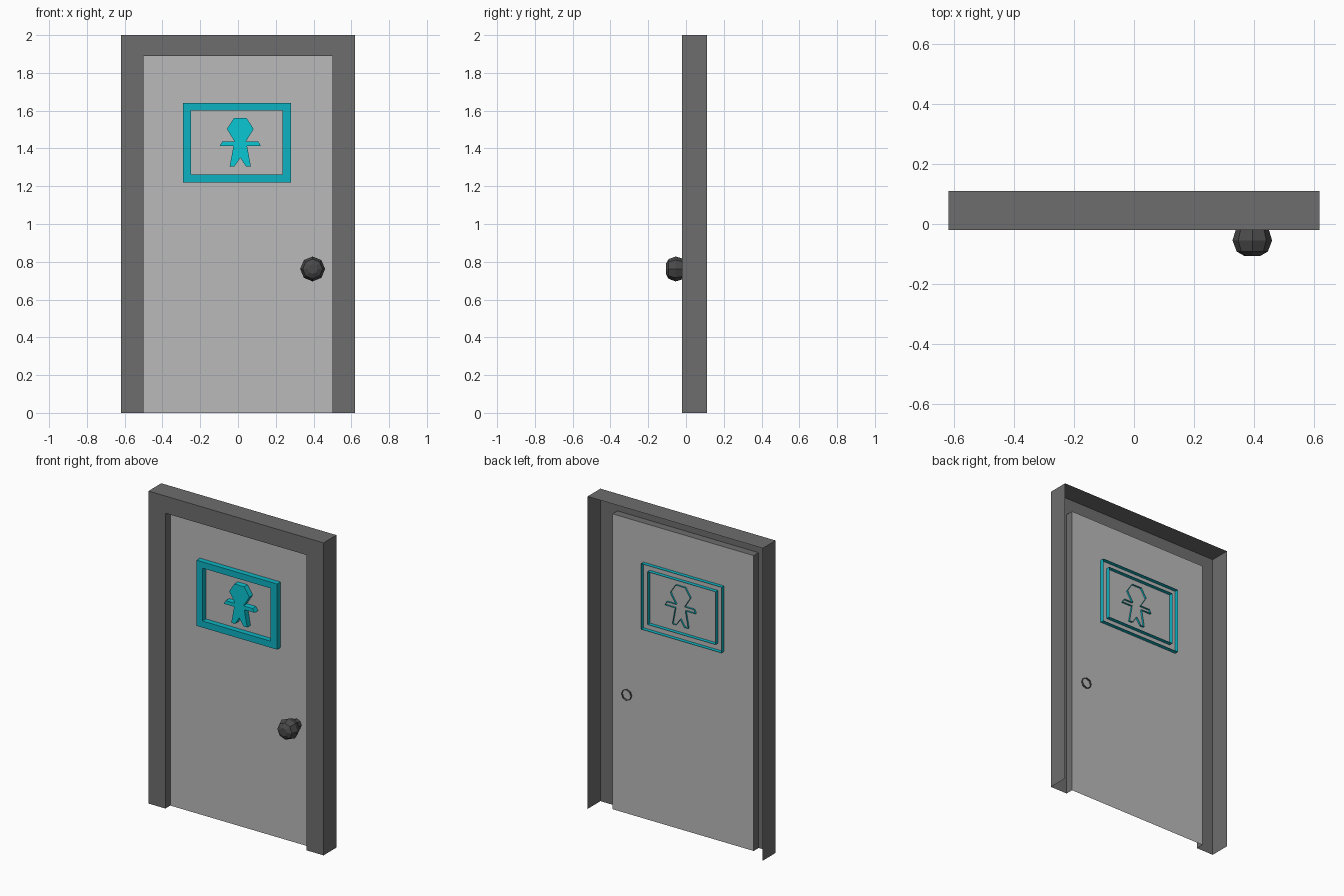
import bpy, math

if "Cube" in bpy.data.objects:
    bpy.data.objects.remove(bpy.data.objects["Cube"])

def material(name, rgb):
    # sRGB 0..1 converted to linear
    lin = [c / 12.92 if c <= 0.04045 else ((c + 0.055) / 1.055) ** 2.4 for c in rgb]
    m = bpy.data.materials.new(name)
    m.diffuse_color = (*lin, 1)
    m.use_nodes = True
    m.node_tree.nodes["Principled BSDF"].inputs["Base Color"].default_value = m.diffuse_color
    return m

FRAME = material("frame grey", (0.43, 0.43, 0.43))
DOOR = material("door light grey", (0.73, 0.73, 0.73))
KNOB = material("knob charcoal", (0.29, 0.29, 0.29))
RING = material("sign teal", (0.05, 0.70, 0.76))
FIGURE = material("figure cyan", (0.04, 0.78, 0.83))

def make(name, verts, faces, mat):
    me = bpy.data.meshes.new(name)
    me.from_pydata(verts, [], faces)
    me.materials.append(mat)
    ob = bpy.data.objects.new(name, me)
    bpy.context.collection.objects.link(ob)
    return ob

def rect(x0, x1, z0, z1):
    return [(x0, z0), (x1, z0), (x1, z1), (x0, z1)]

# Door frame: open-backed shell, shallow reveal inside, deep sides outside
FRONT, BACK, PANEL = -0.02, 0.11, 0.03
outer = [(-0.62, 0), (-0.62, 2), (0.62, 2), (0.62, 0)]
inner = [(-0.5, 0), (-0.5, 1.89), (0.5, 1.89), (0.5, 0)]
v = [(x, FRONT, z) for x, z in outer + inner]
v += [(x, BACK, z) for x, z in outer] + [(x, PANEL, z) for x, z in inner]
f = []
for i in range(3):
    f.append((i, i + 4, i + 5, i + 1))          # front face
    f.append((i, i + 1, i + 9, i + 8))          # outer side
    f.append((i + 5, i + 4, i + 12, i + 13))    # inner reveal
make("door_frame", v, f, FRAME)

# Door panel: a single sheet closing the reveal
make("door_panel", [(x, PANEL, z) for x, z in rect(-0.5, 0.5, 0, 1.89)], [(0, 1, 2, 3)], DOOR)

# Sign border: open-backed rectangular ring through the panel
o, n = rect(-0.29, 0.28, 1.22, 1.64), rect(-0.248, 0.235, 1.262, 1.60)
v = [(x, y, z) for y in (-0.005, 0.055) for x, z in o + n]
f = []
for i in range(4):
    j = (i + 1) % 4
    f += [(i, j, j + 4, i + 4), (j, i, i + 8, j + 8), (i + 4, j + 4, j + 12, i + 12)]
make("sign_border", v, f, RING)

# Sign figure: mirrored half outline, extruded without a back
half = [(0.034, 1.56), (0.071, 1.503), (0.03, 1.437), (0.095, 1.437), (0.109, 1.413),
        (0.036, 1.413), (0.056, 1.305), (0.03, 1.305)]
outline = [(0.012 + x, z) for x, z in half] + [(0.012, 1.35)]
outline += [(0.012 - x, z) for x, z in reversed(half)]
k = len(outline)
v = [(x, y, z) for y in (-0.005, 0.042) for x, z in outline]
f = [tuple(reversed(range(k)))]
f += [(i, (i + 1) % k, (i + 1) % k + k, i + k) for i in range(k)]
make("sign_figure", v, f, FIGURE)

# Knob and stem: eight-sided turned profile (radius, y) around the y axis
profile = [(0.026, -0.107), (0.052, -0.092), (0.066, -0.055), (0.055, -0.018),
           (0.034, -0.005), (0.034, 0.042)]
S = 8
v = [(0.395 + r * math.cos(math.tau * i / S), y, 0.762 + r * math.sin(math.tau * i / S))
     for r, y in profile for i in range(S)]
f = [tuple(range(S))]
for p in range(len(profile) - 1):
    for i in range(S):
        j = (i + 1) % S
        f.append((p * S + j, p * S + i, p * S + S + i, p * S + S + j))
make("door_knob", v, f, KNOB)
